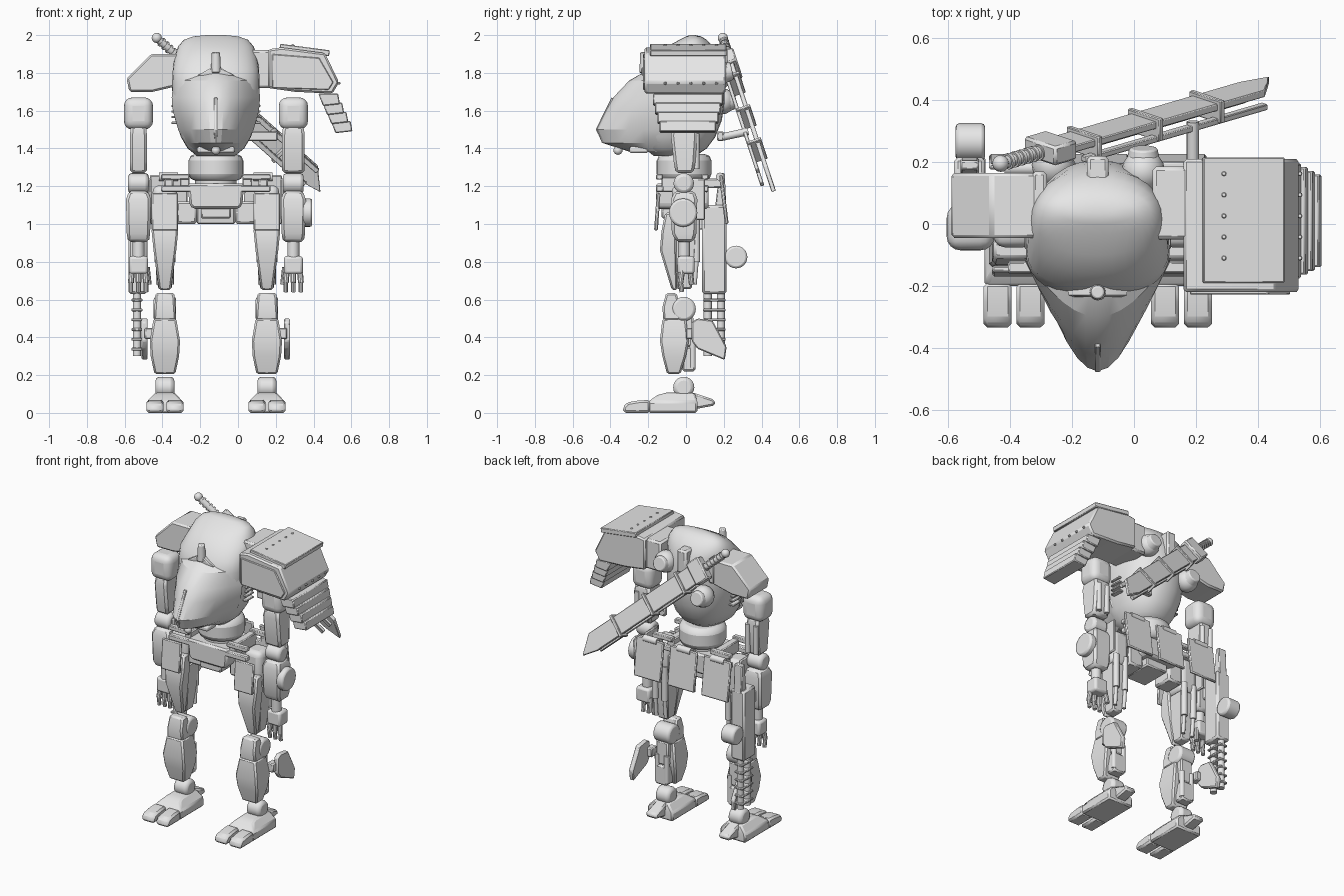
import bpy, bmesh, math
from mathutils import Vector, Matrix

if "Cube" in bpy.data.objects:
    bpy.data.objects.remove(bpy.data.objects["Cube"])

CX = -0.117                      # symmetry plane of the machine
grey = bpy.data.materials.new("plain grey")
grey.diffuse_color = (0.8, 0.8, 0.8, 1)
grey.use_nodes = True
grey.node_tree.nodes["Principled BSDF"].inputs["Base Color"].default_value = grey.diffuse_color


def finish(name, bm, bevel=0.0, seg=1, angle=32):
    bmesh.ops.recalc_face_normals(bm, faces=bm.faces[:])
    me = bpy.data.meshes.new(name)
    bm.to_mesh(me)
    bm.free()
    me.materials.append(grey)
    ob = bpy.data.objects.new(name, me)
    bpy.context.collection.objects.link(ob)
    if bevel:
        m = ob.modifiers.new("bevel", 'BEVEL')
        m.width, m.segments, m.limit_method = bevel, seg, 'ANGLE'
    bpy.ops.object.select_all(action='DESELECT')
    ob.select_set(True)
    bpy.context.view_layer.objects.active = ob
    bpy.ops.object.shade_smooth_by_angle(angle=math.radians(angle))
    return ob


def box(name, x, y, z, bevel=0.008, seg=1, rot=None):
    """Box from (low, high) ranges, optionally rotated about its centre."""
    bm = bmesh.new()
    mid = Vector([(a + b) / 2 for a, b in (x, y, z)])
    size = [abs(b - a) for a, b in (x, y, z)]
    mat = Matrix.Translation(mid) @ (rot or Matrix()) @ Matrix.Diagonal((*size, 1))
    bmesh.ops.create_cube(bm, size=1, matrix=mat)
    return finish(name, bm, bevel, seg)


def rod(name, a, b, r, r2=None, n=16, bevel=0.0):
    a, b = Vector(a), Vector(b)
    bm = bmesh.new()
    mat = Matrix.Translation((a + b) / 2) @ (b - a).to_track_quat('Z', 'Y').to_matrix().to_4x4()
    bmesh.ops.create_cone(bm, cap_ends=True, segments=n, radius1=r, radius2=r if r2 is None else r2,
                          depth=(b - a).length, matrix=mat)
    return finish(name, bm, bevel, 2)


def ball(name, c, r, n=16):
    bm = bmesh.new()
    mat = Matrix.Translation(c) @ Matrix.Diagonal((*r, 1))
    bmesh.ops.create_uvsphere(bm, u_segments=n, v_segments=max(4, n // 2), radius=1, matrix=mat)
    return finish(name, bm)


def loft(name, rings, bevel=0.0, seg=1, angle=32):
    bm = bmesh.new()
    rows = [[bm.verts.new(p) for p in ring] for ring in rings]
    n = len(rows[0])
    for r, s in zip(rows, rows[1:]):
        for i in range(n):
            bm.faces.new((r[i], r[(i + 1) % n], s[(i + 1) % n], s[i]))
    bm.faces.new(rows[0])
    bm.faces.new(rows[-1])
    return finish(name, bm, bevel, seg, angle)


def prism_x(name, poly, x, bevel=0.006):
    return loft(name, [[(v, a, b) for a, b in poly] for v in x], bevel)


def prism_y(name, poly, y, bevel=0.008):
    return loft(name, [[(a, v, b) for a, b in poly] for v in y], bevel)


def taper(name, cx, rows, bevel=0.01):
    """Block lofted upward: rows of (z, half width, y front, y back)."""
    return loft(name, [[(cx - w, f, z), (cx + w, f, z), (cx + w, b, z), (cx - w, b, z)]
                       for z, w, f, b in rows], bevel)


# hull: rounded egg, rows of (z, half width, y front, y back)
rings = []
for z, w, f, b in [(1.36, .10, -.17, .05), (1.40, .15, -.22, .11), (1.46, .185, -.24, .155), (1.55, .215, -.245, .19),
                   (1.65, .23, -.245, .205), (1.75, .232, -.24, .205), (1.82, .228, -.21, .195),
                   (1.89, .218, -.16, .175), (1.94, .20, -.10, .145), (1.975, .17, -.035, .11),
                   (1.993, .12, .0, .08), (2.0, .05, .02, .05)]:
    yc = max(-.09, (f + b) / 2) if z > 1.88 else -.09
    ring = []
    for i in range(32):
        t = 2 * math.pi * i / 32
        c, s = [math.copysign(abs(v) ** .9, v) for v in (math.cos(t), math.sin(t))]
        ring.append((CX + w * c, yc + (b - yc if s > 0 else yc - f) * s, z))
    rings.append(ring)
loft("hull", rings, angle=45)

# cockpit nose: curved wedge, rows of (z, half width, y front)
rings = []
for z, w, f in [(1.38, .12, -.29), (1.43, .165, -.445), (1.50, .20, -.475), (1.60, .228, -.425), (1.67, .234, -.385),
                (1.76, .225, -.30), (1.80, .15, -.23)]:
    ring = [(CX + w * u / 6, -.12 + (f + .12) * (1 - abs(u / 6) ** 1.9), z) for u in range(-6, 7)]
    rings.append(ring + [(CX + w * .9, -.08, z), (CX - w * .9, -.08, z)])
loft("cockpit_nose", rings, angle=20)
prism_x("nose_ridge", [(-.44, 1.43), (-.478, 1.50), (-.395, 1.67), (-.37, 1.66), (-.43, 1.50)], (CX - .009, CX + .009), .003)
box("chin_lip", (CX - .10, CX + .10), (-.30, -.20), (1.375, 1.41), .012, 2)
ball("chin_sensor", (CX, -.36, 1.39), (.024, .024, .024))
rod("brow_antenna", (CX, -.22, 1.80), (CX, -.22, 1.91), .027, .022, bevel=.006)
prism_y("brow_mount", [(CX - .10, 1.785), (CX + .10, 1.785), (CX + .02, 1.83), (CX - .02, 1.83)], (-.235, -.14), .006)
box("back_spine", (CX - .035, CX + .035), (.10, .22), (1.72, 1.93), .012)
for s in (-1, 1):                # cheek vents on the hull flanks
    for k in range(4):
        box("hull_vent", (CX + s * .20, CX + s * .236), (-.08, .0), (1.53 + k * .03, 1.542 + k * .03), .003)

# back thrusters
for x, y, z in [(.03, .17, 1.80), (-.26, .19, 1.65)]:
    ball("thruster_bulb", (x, y, z), (.07, .07, .07))
    rod("thruster_cap", (x, y + .03, z), (x, y + .075, z + .01), .055, .045, bevel=.006)

# waist and pelvis
rod("waist", (CX, -.01, 1.23), (CX, -.01, 1.37), .145, n=24, bevel=.035)
prism_y("pelvis", [(CX - .15, 1.215), (CX - .14, 1.10), (CX - .12, 1.08), (CX + .12, 1.08), (CX + .14, 1.10),
                   (CX + .15, 1.215)], (-.16, .12), .012)
rod("pelvis_ring", (CX, -.01, 1.20), (CX, -.01, 1.24), .11, n=24)
box("pelvis_keel", (CX - .08, CX + .08), (-.13, .08), (1.03, 1.10))
tilt = Matrix.Rotation(math.radians(7), 4, 'X')
for dx in (-.25, 0, .25):
    box("rear_skirt", (CX + dx - .10, CX + dx + .10), (.19, .21), (1.0, 1.26), .006, 1, tilt)
    rod("skirt_hinge", (CX + dx - .05, .18, 1.25), (CX + dx + .05, .18, 1.25), .022)
    box("skirt_link", (CX + dx - .025, CX + dx + .025), (.08, .19), (1.19, 1.24))

for s in (-1, 1):
    # hip bars
    for y in (-.14, .10):
        box("hip_crossbar", (CX + s * .14, CX + s * .29), (y - .018, y + .018), (1.235, 1.265), .005)
        box("hip_beam", (CX + s * .10, CX + s * .29), (y - .02, y + .02), (1.17, 1.205), .006)
    box("hip_bracket", (CX + s * .14, CX + s * .19), (-.13, .10), (1.17, 1.25), .006)
    # legs
    L = CX + s * .27
    box("hip_block", (L - s * .17, L - s * .06), (-.07, .07), (1.0, 1.12), .012)
    box("front_skirt", (L - .07, L + .07), (-.162, -.142), (.965, 1.165), .006, 1, Matrix.Rotation(math.radians(-4), 4, 'X'))
    box("hip_housing", (L - .065, L + .065), (-.075, .065), (.97, 1.205), .035, 3)
    taper("thigh_plate", L, [(.65, .032, -.075, -.045), (.86, .06, -.138, -.05), (.96, .07, -.13, -.05), (1.06, .065, -.11, -.05)])
    taper("thigh_core", L, [(.655, .036, -.05, .03), (.80, .05, -.06, .05), (.98, .058, -.06, .06)])
    for dx in (-.035, .035):
        rod("thigh_piston", (L + dx, .055, .80), (L + dx, .055, 1.03), .02)
        rod("thigh_piston_rod", (L + dx, .045, .68), (L + dx, .055, .80), .012)
        rod("calf_piston", (L + dx, .035, .24), (L + dx, .035, .42), .016)
    box("side_skirt", (L + s * .072, L + s * .09), (-.03, .10), (1.02, 1.24), .006)
    rod("knee", (L - .06, -.012, .55), (L + .06, -.012, .55), .064, n=24, bevel=.015)
    taper("knee_plate", L, [(.49, .06, -.12, -.03), (.56, .055, -.125, -.03), (.635, .05, -.105, -.05)])
    taper("shin", L, [(.205, .055, -.10, -.03), (.30, .075, -.125, .0), (.38, .08, -.138, .015), (.50, .06, -.125, .0)])
    box("calf", (L - .045, L + .045), (-.02, .05), (.22, .35), .01)
    box("calf_upper", (L - .045, L + .045), (-.02, .04), (.35, .51), .01)
    X = L + s * .107
    prism_x("calf_fin", [(.03, .48), (.06, .50), (.14, .49), (.215, .35), (.205, .28), (.06, .34), (.03, .38)],
            (X - .016, X + .016))
    box("fin_strut", (L + s * .06, X), (.0, .06), (.39, .45), .006)
    # feet
    rod("ankle", (L - .05, -.012, .135), (L + .05, -.012, .135), .056, n=20, bevel=.02)
    taper("foot", L, [(0, .095, -.20, .06), (.06, .095, -.20, .06), (.095, .062, -.15, .05), (.108, .05, -.10, .04)], .01)
    prism_x("heel_spur", [(.02, .02), (.05, .02), (.155, .04), (.15, .07), (.03, .11)], (L - .04, L + .04), .01)
    for dx in (-.053, .053):
        prism_x("toe", [(-.33, 0), (-.19, 0), (-.19, .068), (-.25, .066), (-.31, .056), (-.335, .03)],
                (L + dx - .045, L + dx + .045), .012)
    # arms
    A = CX + s * .41
    box("shoulder", (A - .077, A + .077), (-.085, .065), (1.50, 1.67), .045, 4)
    w = .06 if s > 0 else .045
    taper("upper_arm", A, [(1.27, w, -.055, .04), (1.33, w, -.065, .05), (1.47, w, -.08, .06), (1.52, w * .9, -.07, .05)], .014)
    for dx in (-.03, .03):
        rod("arm_piston", (A + dx, .055, 1.29), (A + dx, .055, 1.48), .016)
    rod("elbow", (A - .055, -.012, 1.215), (A + .055, -.012, 1.215), .054, n=20, bevel=.018)
    taper("forearm", A, [(.905, .055, -.05, .04), (.95, .062, -.075, .055), (1.13, .066, -.08, .06), (1.175, .05, -.06, .045)], .014)
    rod("wrist", (A, -.01, .82), (A, -.01, .92), .032)
    box("hand", (A - .05, A + .05), (-.045, .045), (.735, .83), .014, 2)
    for dx in (-.04, 0, .04):
        rod("finger_base", (A + dx, -.03, .69), (A + dx * .85, -.02, .76), .016, n=10)
        rod("finger_tip", (A + dx, -.022, .64), (A + dx, -.03, .70), .013, n=10)
    rod("thumb", (A - s * .055, .03, .68), (A - s * .045, .02, .77), .015, n=10)
rod("forearm_disc", (A + .05, -.015, 1.06), (A + .10, -.015, 1.06), .075, n=24, bevel=.012)

# left shoulder guard
prism_y("left_guard", [(-.28, 1.90), (-.46, 1.90), (-.59, 1.77), (-.575, 1.70), (-.45, 1.70), (-.28, 1.74)], (-.045, .165), .01)
box("left_guard_root", (-.33, -.28), (-.05, .17), (1.735, 1.905), .012)

# right shoulder guard: arm, shell, lid, rivets and hanging plates
box("right_guard_arm", (.06, .20), (-.05, .185), (1.72, 1.92), .012)
prism_y("right_guard", [(.16, 1.925), (.23, 1.935), (.46, 1.905), (.535, 1.75), (.50, 1.69), (.30, 1.70), (.16, 1.72)],
        (-.22, .21), .01)
box("guard_lid", (.22, .485), (-.19, .215), (1.905, 1.937), .004, 1, Matrix.Rotation(math.radians(7.5), 4, 'Y'))
prism_y("guard_front_panel", [(.18, 1.90), (.43, 1.88), (.505, 1.75), (.48, 1.71), (.18, 1.72)], (-.228, -.21), .004)
for k in range(5):
    y = -.11 + k * .068
    ball("lid_rivet", (.29, y, 1.946), (.008, .008, .006), 8)
    ball("edge_rivet", (.535, y, 1.745), (.008, .008, .008), 8)
for k in range(4):
    x, z = .425 + k * .022, 1.69 - k * .048
    prism_y("hanging_plate", [(x, z), (x + .105, z), (x + .115, z - .055), (x + .025, z - .065)],
            (-.175 + k * .012, .195 - k * .012), .005)

# sword on the back, laid out along its own axes
hilt, tip = Vector((-.43, .195, 1.985)), Vector((.46, .455, 1.195))
d = (tip - hilt).normalized()
nrm = (Vector((1, 0, 0)).cross(d)).normalized()
nrm = nrm if nrm.y > 0 else -nrm
wid = nrm.cross(d)
length = (tip - hilt).length


def slab(name, t0, t1, w0, w1, n0, n1, bevel=.003, point=None):
    rings = []
    for n in (n0, n1):
        poly = [(t0, w0), (t1, w0)] + ([point] if point else []) + [(t1, w1), (t0, w1)]
        rings.append([hilt + d * t + wid * w + nrm * n for t, w in poly])
    return loft(name, rings, bevel)


rod("sword_grip", hilt, hilt + d * .18, .02)
ball("sword_pommel", hilt, (.027, .027, .027))
for k in range(6):
    rod("grip_ring", hilt + d * (.03 + k * .027), hilt + d * (.042 + k * .027), .026)
slab("sword_guard", .17, .27, -.075, .075, -.03, .035, .008)
slab("sword_blade", .27, 1.11, -.06, .06, -.01, .014, .003, (length, .035))
for t in (.36, .63, .90):
    slab("scabbard_clasp", t, t + .02, -.075, .075, -.05, .026)
for w in (-.05, .05):
    slab("scabbard_rail", .32, 1.12, w - .014, w + .014, -.055, -.035)
rod("sword_mount_lower", (.19, .19, 1.46), (.19, .33, 1.49), .02)
box("sword_mount_arm", (.02, .21), (.165, .20), (1.44, 1.49), .006)

# ribbed gun carried behind the left forearm
box("gun_body", (-.58, -.48), (.085, .215), (.63, 1.10), .012)
prism_x("gun_hanger", [(.15, 1.05), (.215, 1.05), (.205, 1.27), (.175, 1.27)], (-.56, -.50))
box("gun_bracket", (-.56, -.50), (.03, .12), (.97, 1.05))
rod("gun_drum", (-.575, .265, .825), (-.48, .265, .825), .06, n=24, bevel=.012)
for y in (.115, .185):
    rod("gun_barrel", (-.535, y, .30), (-.535, y, .64), .022)
for k in range(6):
    box("barrel_rib", (-.565, -.505), (.09, .21), (.33 + k * .052, .345 + k * .052), .004)
